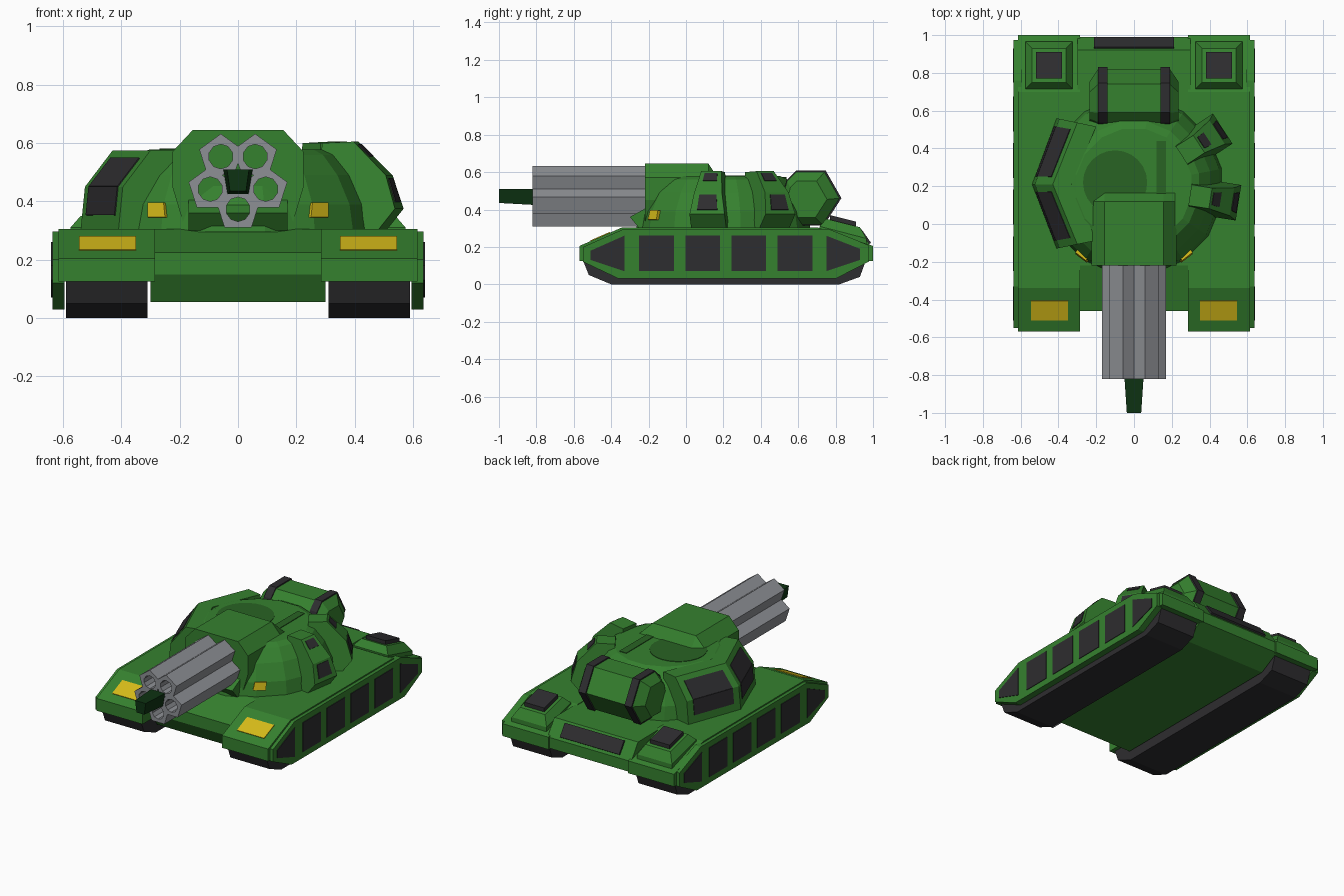
import bpy, bmesh, math
from mathutils import Vector

if "Cube" in bpy.data.objects:
    bpy.data.objects.remove(bpy.data.objects["Cube"])

def material(name, rgb):
    m = bpy.data.materials.new(name)
    m.diffuse_color = (*rgb, 1)
    m.use_nodes = True
    m.node_tree.nodes["Principled BSDF"].inputs["Base Color"].default_value = m.diffuse_color
    return m

GREEN = material("hull green", (0.036, 0.22, 0.028))
SHADE = material("hatch green", (0.022, 0.125, 0.017))
DEEP = material("deep green", (0.004, 0.032, 0.006))
DARK = material("charcoal", (0.027, 0.026, 0.029))
GREY = material("gun grey", (0.27, 0.28, 0.30))
YELLOW = material("lamp yellow", (0.68, 0.50, 0.01))

def loft(name, rings, mat, closed=False):
    """Skin a list of equal-length rings; cap the ends or join them in a loop."""
    bm = bmesh.new()
    vs = [[bm.verts.new(p) for p in r] for r in rings]
    n = len(vs[0])
    pairs = list(zip(vs, vs[1:])) + ([(vs[-1], vs[0])] if closed else [])
    for a, b in pairs:
        for i in range(n):
            j = (i + 1) % n
            bm.faces.new((a[i], a[j], b[j], b[i]))
    if not closed:
        bm.faces.new(vs[0])
        bm.faces.new(vs[-1])
    bmesh.ops.recalc_face_normals(bm, faces=bm.faces)
    me = bpy.data.meshes.new(name)
    bm.to_mesh(me)
    bm.free()
    me.materials.append(mat)
    ob = bpy.data.objects.new(name, me)
    bpy.context.collection.objects.link(ob)
    return ob

def prism_x(name, profile, x0, x1, mat):
    """Side profile of (y, z) points extruded across x."""
    return loft(name, [[(x, y, z) for y, z in profile] for x in (x0, x1)], mat)

def plate(name, quad, mat, t=0.004):
    """Thin slab centred on a quad."""
    q = [Vector(p) for p in quad]
    n = (q[2] - q[0]).cross(q[3] - q[1]).normalized() * t
    return loft(name, [[p - n for p in q], [p + n for p in q]], mat)

def inset(quad, u0, u1, v0, v1):
    a, b, c, d = [Vector(p) for p in quad]
    at = lambda u, v: a.lerp(b, u).lerp(d.lerp(c, u), v)
    return [at(u0, v0), at(u1, v0), at(u1, v1), at(u0, v1)]

def circle(n, r, z, cx=0, cy=0, off=0.0):
    return [(cx + r * math.cos(2 * math.pi * (i + off) / n),
             cy + r * math.sin(2 * math.pi * (i + off) / n), z) for i in range(n)]

# Central hull
prism_x("hull", [(-0.40, 0.055), (-0.46, 0.15), (-0.46, 0.225), (-0.22, 0.305), (0.92, 0.30),
                 (0.99, 0.20), (0.99, 0.13), (0.85, 0.055)], -0.30, 0.30, GREEN)
plate("rear_grille", inset([(-0.28, 0.92, 0.30), (0.28, 0.92, 0.30), (0.28, 0.99, 0.20),
                            (-0.28, 0.99, 0.20)], 0.12, 0.88, 0.12, 0.85), DARK, 0.012)

# Fenders, tracks, skirts and rear vents on both sides
fender = [(-0.57, 0.125), (-0.57, 0.205), (-0.34, 0.305), (0.70, 0.305), (1.0, 0.205), (1.0, 0.125)]
track = [(-0.56, 0.15), (-0.52, 0.05), (-0.40, 0), (0.82, 0), (0.93, 0.04), (0.97, 0.15)]
skirt = [(-0.55, 0.12), (-0.55, 0.20), (-0.33, 0.297), (0.76, 0.297), (0.975, 0.21),
         (0.975, 0.12), (0.80, 0.03), (-0.36, 0.03)]
panels = [[(y, 0.07), (y, 0.26), (y + 0.185, 0.26), (y + 0.185, 0.07)]
          for y in (-0.25, -0.003, 0.243, 0.49)]
panels += [[(-0.51, 0.13), (-0.51, 0.18), (-0.33, 0.26), (-0.33, 0.07)],
           [(0.75, 0.07), (0.75, 0.26), (0.93, 0.19), (0.93, 0.13)]]
for side, s in (("right", 1), ("left", -1)):
    prism_x(side + "_fender", fender, s * 0.285, s * 0.615, GREEN)
    prism_x(side + "_track", track, s * 0.31, s * 0.59, DARK)
    prism_x(side + "_skirt", skirt, s * 0.595, s * 0.637, GREEN)
    for p in panels:
        prism_x(side + "_skirt_panel", p, s * 0.634, s * 0.641, DARK)
    plate(side + "_headlamp", [(s * x, y, z) for x, y, z in (
        (0.35, -0.51, 0.231), (0.545, -0.51, 0.231),
        (0.545, -0.405, 0.277), (0.35, -0.405, 0.277))], YELLOW)
    # tapered vent housing with a dark lid, tilted like the rear deck
    def tilted(m, z0, z1):
        x0, x1, y0, y1 = 0.325 + m, 0.575 - m, 0.715 + m, 0.965 - m
        return [(s * x0, y0, z0), (s * x1, y0, z0), (s * x1, y1, z1), (s * x0, y1, z1)]
    loft(side + "_vent", [tilted(0, 0.28, 0.19), tilted(0, 0.31, 0.245),
                          tilted(0.035, 0.35, 0.305)], GREEN)
    loft(side + "_vent_lid", [tilted(0.055, 0.33, 0.29), tilted(0.055, 0.37, 0.335)], DARK)

# Turret dome with roof hatch and rail
C = Vector((0, 0.2, 0))
loft("turret_dome", [circle(16, r, z, 0, 0.2, 0.5) for r, z in (
    (0.475, 0.295), (0.46, 0.39), (0.41, 0.49), (0.35, 0.56), (0.31, 0.578))], GREEN)
loft("roof_hatch", [circle(24, 0.17, z, -0.10, 0.22) for z in (0.575, 0.581)], SHADE)
plate("roof_rail", [(0.12, 0.05, 0.578), (0.17, 0.05, 0.578),
                    (0.17, 0.44, 0.578), (0.12, 0.44, 0.578)], SHADE)
for s in (1, -1):
    plate("turret_lamp", [(s * x, y, z) for x, y, z in (
        (0.245, -0.198, 0.345), (0.305, -0.152, 0.345),
        (0.305, -0.143, 0.395), (0.25, -0.186, 0.395))], YELLOW, 0.009)

# Gun mantlet and the wedge under it
def mantlet_ring(y, top):
    half = [(0.155, 0.645), (0.225, 0.57), (0.225, 0.45), (0.18, 0.30)]
    pts = half + [(-x, z) for x, z in reversed(half)]
    return [(x, y, min(z, top)) for x, z in pts]
loft("mantlet", [mantlet_ring(-0.22, 1), mantlet_ring(0.12, 1), mantlet_ring(0.17, 0.571)], GREEN)
prism_x("mantlet_wedge", [(-0.25, 0.30), (-0.30, 0.36), (-0.21, 0.41), (-0.1, 0.41), (-0.1, 0.30)],
        -0.17, 0.17, GREEN)

# Five pentagonal gun tubes round a tapered centre spike
ZC, R, RHO = 0.473, 0.10, 0.078
for k in range(5):
    a = math.radians(36 + 72 * k)
    cx, cz = R * math.sin(a), ZC + R * math.cos(a)
    def tube_ring(y, bore):
        pts = []
        for i in range(10):
            t = math.radians(36 * i)
            r = 0.042 if bore else RHO * (1 if i % 2 == 0 else math.cos(math.pi / 5))
            pts.append((cx + r * math.sin(t), y, cz + r * math.cos(t)))
        return pts
    loft("gun_tube", [tube_ring(-0.82, False), tube_ring(-0.82, True),
                      tube_ring(-0.215, True), tube_ring(-0.215, False)], GREY, closed=True)
loft("centre_spike", [[(-w, y, 0.51), (w, y, 0.51), (w * 0.72, y, z), (-w * 0.72, y, z)]
                      for y, w, z in ((-1.0, 0.038, 0.435), (-0.82, 0.05, 0.425),
                                      (-0.22, 0.05, 0.425))], DEEP)

# Left shield: a bent armour plate with dark panels on both halves
section = [(0, 0.30), (0.015, 0.45), (0.11, 0.575), (0.21, 0.575), (0.21, 0.30)]
plan = [(-0.41, -0.13), (-0.54, 0.21), (-0.41, 0.56)]
rings = [[(x + dx, y + (0.21 - y) * dx * 0.6, z) for dx, z in section] for x, y in plan]
loft("left_shield", rings, GREEN)
for a, b in zip(rings, rings[1:]):
    for i, v0, v1 in ((0, 0.35, 1.0), (1, 0.0, 0.78)):
        plate("shield_panel", inset([a[i], b[i], b[i + 1], a[i + 1]], 0.12, 0.88, v0, v1), DARK)

# Right sensor pods set radially on the dome
pod = [(0.50, 0.30), (0.56, 0.375), (0.525, 0.49), (0.41, 0.605), (0.30, 0.60), (0.30, 0.30)]
for deg in (-9, 33):
    ca, sa = math.cos(math.radians(deg)), math.sin(math.radians(deg))
    def pod_ring(s):
        out = []
        for r, z in pod:
            t = s * (0.095 - 0.04 * max(0, z - 0.375) / 0.23)
            out.append((r * ca - t * sa, 0.2 + r * sa + t * ca, z))
        return out
    a, b = pod_ring(-1), pod_ring(1)
    loft("sensor_pod", [a, b], GREEN)
    for i, v0, v1 in ((1, 0.2, 0.9), (2, 0.55, 0.9)):
        plate("pod_window", inset([a[i], b[i], b[i + 1], a[i + 1]], 0.2, 0.8, v0, v1), DARK)

# Rear bustle: faceted drum with two straps
drum = [(0.54, 0.55), (0.59, 0.60), (0.74, 0.60), (0.82, 0.46), (0.73, 0.32), (0.48, 0.32)]
def drum_ring(x, k):
    return [(x, 0.60 + (y - 0.60) * k, 0.44 + (z - 0.44) * k) for y, z in drum]
loft("bustle", [drum_ring(-0.235, 0.7), drum_ring(-0.19, 1),
                drum_ring(0.19, 1), drum_ring(0.235, 0.7)], GREEN)
for x in (-0.165, 0.165):
    loft("bustle_strap", [drum_ring(x - 0.025, 1.05), drum_ring(x + 0.025, 1.05)], DARK)
